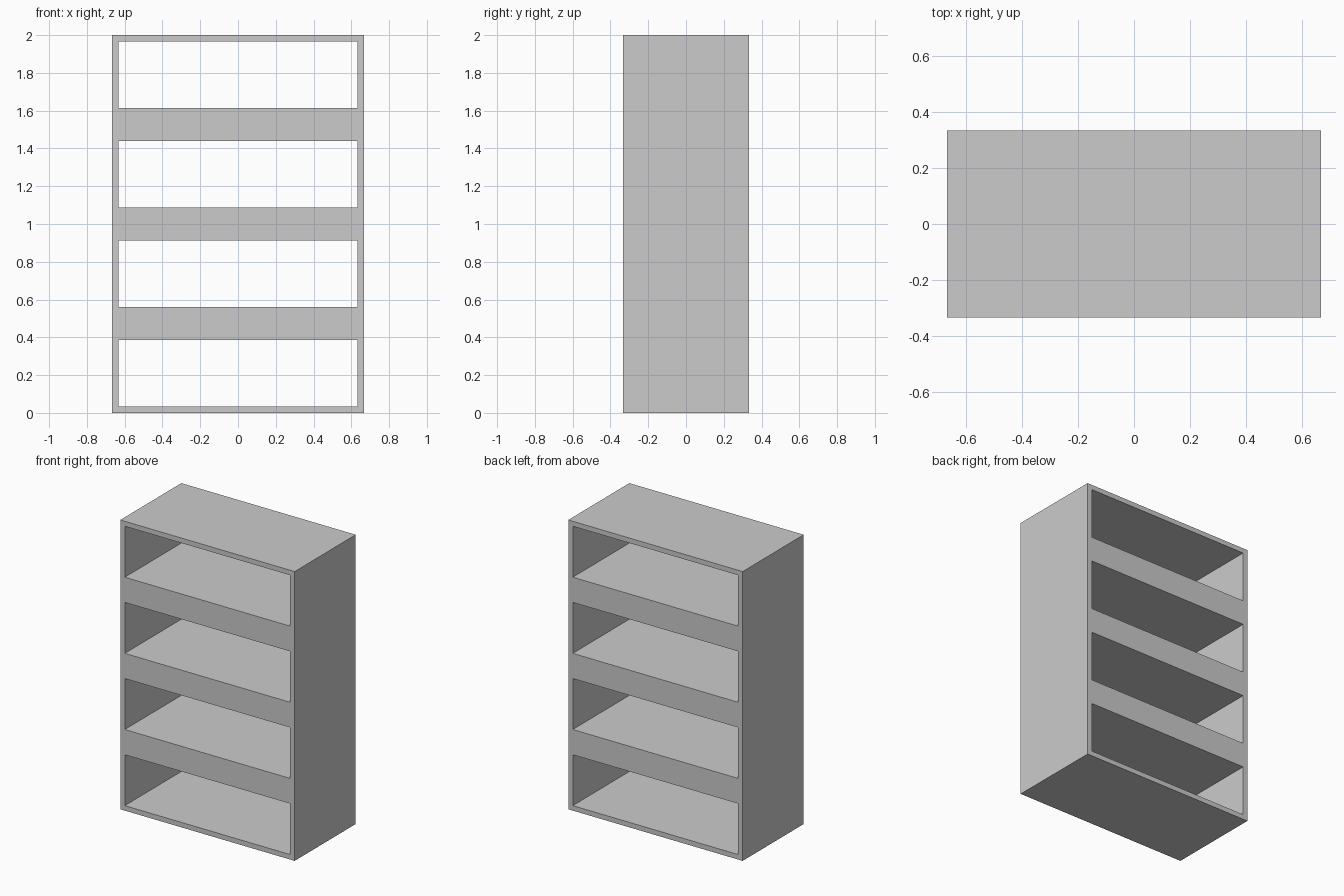
import bpy
import bmesh

if "Cube" in bpy.data.objects:
    bpy.data.objects.remove(bpy.data.objects["Cube"])

W, D, H = 0.6667, 0.3333, 2.0   # half width, half depth, height
WALL = 0.0345                   # outer panel thickness
OPEN = 0.352                    # clear height of each bay
BAYS = 4
SHELF = (H - 2 * WALL - BAYS * OPEN) / (BAYS - 1)

# Grid lines of the front face: side walls, then alternating panels and bays
xs = [-W, -W + WALL, W - WALL, W]
zs = [0.0, WALL]
for i in range(BAYS):
    zs.append(zs[-1] + OPEN)
    zs.append(zs[-1] + (SHELF if i < BAYS - 1 else WALL))

bm = bmesh.new()
grid = [[bm.verts.new((x, -D, z)) for x in xs] for z in zs]

# Fill every cell except the open bays (middle column, odd rows)
faces = []
for r in range(len(zs) - 1):
    for c in range(3):
        if c == 1 and r % 2 == 1:
            continue
        faces.append(bm.faces.new((grid[r][c], grid[r][c + 1],
                                   grid[r + 1][c + 1], grid[r + 1][c])))

# Extrude the front face through to the back, keeping both caps
ext = bmesh.ops.extrude_face_region(bm, geom=faces, use_keep_orig=True)
back = [g for g in ext["geom"] if isinstance(g, bmesh.types.BMVert)]
bmesh.ops.translate(bm, vec=(0, 2 * D, 0), verts=back)
bmesh.ops.recalc_face_normals(bm, faces=bm.faces[:])

mesh = bpy.data.meshes.new("bookcase_body")
bm.to_mesh(mesh)
bm.free()
body = bpy.data.objects.new("bookcase_body", mesh)
bpy.context.collection.objects.link(body)
